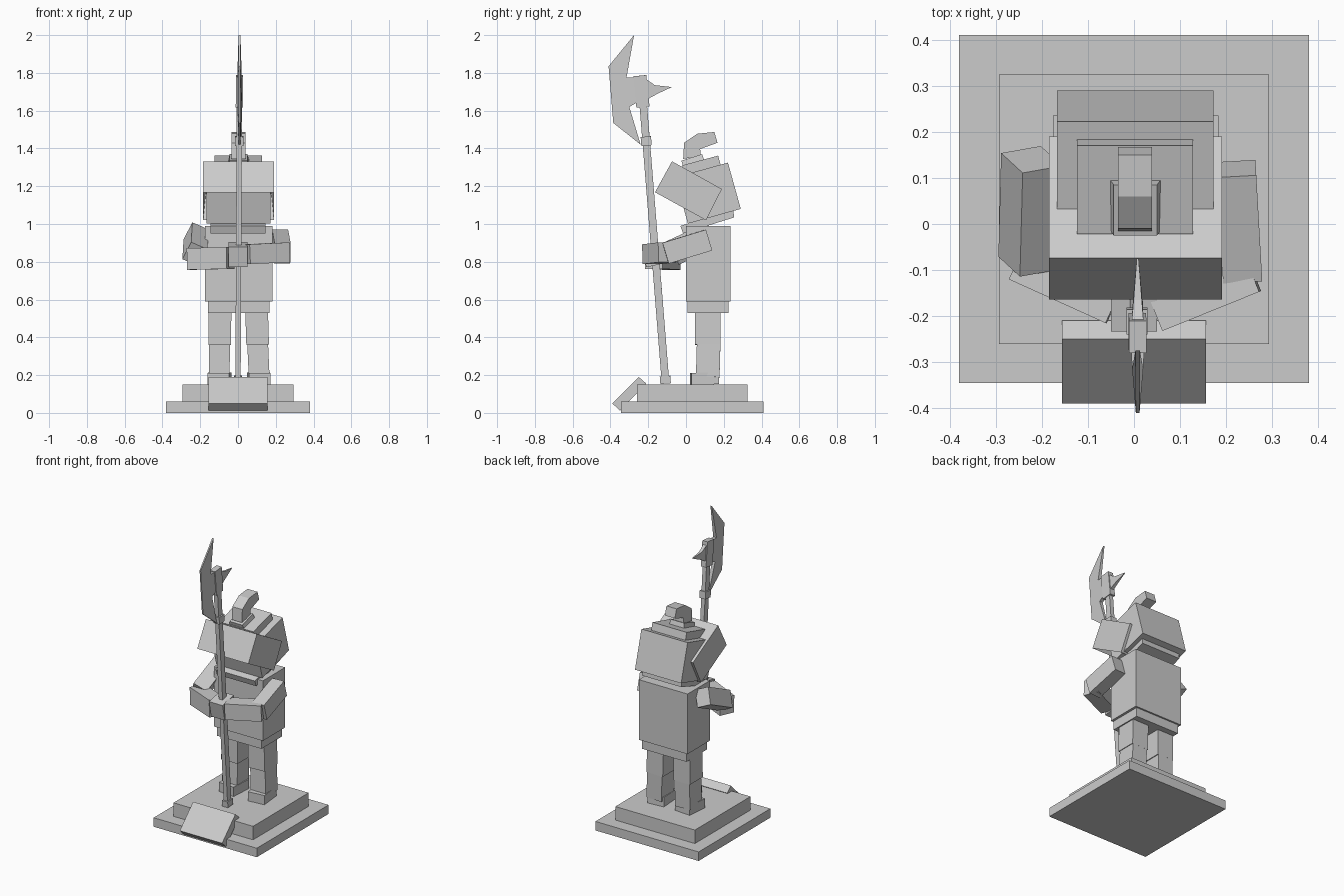
import bpy
import bmesh
from mathutils import Vector, Matrix

cube = bpy.data.objects.get("Cube")
if cube:
    bpy.data.objects.remove(cube, do_unlink=True)

GREY = (0.6, 0.6, 0.6, 1.0)
stone = bpy.data.materials.new("stone_grey")
stone.use_nodes = True
stone.diffuse_color = GREY
stone.node_tree.nodes["Principled BSDF"].inputs["Base Color"].default_value = GREY


def finish(name, bm):
    bmesh.ops.recalc_face_normals(bm, faces=bm.faces)
    mesh = bpy.data.meshes.new(name)
    bm.to_mesh(mesh)
    bm.free()
    mesh.materials.append(stone)
    obj = bpy.data.objects.new(name, mesh)
    bpy.context.collection.objects.link(obj)
    return obj


def prism(name, profile, centre, halves):
    """Side profile (y, z) extruded along x; halves is one half width or one per point."""
    bm = bmesh.new()
    if not isinstance(halves, list):
        halves = [halves] * len(profile)
    sides = [[bm.verts.new((centre + s * h, y, z)) for (y, z), h in zip(profile, halves)]
             for s in (-1, 1)]
    for ring in sides:
        bm.faces.new(ring)
    for i in range(len(profile)):
        j = (i + 1) % len(profile)
        bm.faces.new((sides[0][i], sides[0][j], sides[1][j], sides[1][i]))
    return finish(name, bm)


def block(name, x, y, z):
    return prism(name, [(y[0], z[0]), (y[1], z[0]), (y[1], z[1]), (y[0], z[1])],
                 sum(x) / 2, (x[1] - x[0]) / 2)


def beam(name, start, end, width, height, roll=0.0, taper=1.0):
    """Box running from start to end, optionally rolled and tapered."""
    a, b = Vector(start), Vector(end)
    axis = (b - a).normalized()
    ref = Vector((0, 0, 1)) if abs(axis.z) < 0.8 else Vector((0, 1, 0))
    side = axis.cross(ref).normalized()
    spin = Matrix.Rotation(roll, 3, axis)
    up, side = spin @ side.cross(axis), spin @ side
    bm = bmesh.new()
    rings = []
    for p, k in ((a, 1), (b, taper)):
        rings.append([bm.verts.new(p + side * (u * width * k / 2) + up * (v * height * k / 2))
                      for u, v in ((-1, -1), (1, -1), (1, 1), (-1, 1))])
    for ring in rings:
        bm.faces.new(ring)
    for i in range(4):
        j = (i + 1) % 4
        bm.faces.new((rings[0][i], rings[0][j], rings[1][j], rings[1][i]))
    return finish(name, bm)


# Plinth and sloping plaque
block("plinth_lower", (-0.38, 0.38), (-0.345, 0.41), (0, 0.06))
block("plinth_upper", (-0.293, 0.293), (-0.26, 0.325), (0.06, 0.15))
prism("plaque", [(-0.39, 0.05), (-0.25, 0.19), (-0.21, 0.155), (-0.35, 0.012)], 0, 0.156)

# Legs and feet
for label, s, top, knee, ankle in (("right", -1, -0.095, -0.097, -0.1),
                                   ("left", 1, 0.098, 0.104, 0.112)):
    beam(label + "_thigh", (top, 0.115, 0.56), (knee, 0.115, 0.36), 0.12, 0.135)
    beam(label + "_shin", (knee, 0.12, 0.37), (ankle, 0.115, 0.19), 0.11, 0.125)
    beam(label + "_foot", (ankle - s * 0.008, 0.17, 0.183), (ankle + s * 0.004, 0.025, 0.181),
         0.115, 0.062)

# Body
block("skirt", (-0.16, 0.167), (0.008, 0.224), (0.53, 0.59))
block("torso", (-0.176, 0.183), (0.0, 0.235), (0.59, 0.99))
prism("collar", [(-0.03, 0.99), (0.25, 1.075), (0.255, 1.035), (-0.015, 0.95)], 0, 0.145)

# Head, bowed forward, with a stepped crown
prism("head", [(0.01, 1.002), (0.29, 1.08), (0.222, 1.325), (-0.058, 1.247)], 0.003, 0.17)
prism("crown_plate", [(-0.022, 1.31), (0.17, 1.362), (0.184, 1.31), (-0.005, 1.25)], 0.002, 0.126)
prism("crown_step", [(-0.025, 1.335), (0.085, 1.37), (0.097, 1.335), (-0.012, 1.295)],
      0.003, [0.047, 0.047, 0.056, 0.056])
prism("crest", [(-0.015, 1.345), (-0.01, 1.43), (0.06, 1.478), (0.15, 1.487),
                (0.167, 1.43), (0.075, 1.397), (0.078, 1.36)], 0.002, 0.037)

# Visor, open underneath
visor = prism("visor", [(-0.074, 1.332), (0.19, 1.185), (0.106, 1.02), (-0.164, 1.168)], 0.003, 0.188)
bm = bmesh.new()
bm.from_mesh(visor.data)
under = min(bm.faces, key=lambda f: f.normal.z)
normal = under.normal.copy()
bmesh.ops.inset_individual(bm, faces=[under], thickness=0.02)
bmesh.ops.translate(bm, verts=under.verts, vec=normal * -0.15)
bm.to_mesh(visor.data)
bm.free()

# Arms wrapped forward to the shaft
beam("right_upper_arm", (-0.222, 0.14, 0.945), (-0.228, -0.085, 0.84), 0.095, 0.11, roll=-0.45)
beam("left_upper_arm", (0.222, 0.12, 0.915), (0.235, -0.11, 0.845), 0.085, 0.115)
beam("right_forearm", (-0.25, -0.075, 0.815), (-0.04, -0.17, 0.82), 0.1, 0.115)
beam("left_forearm", (0.255, -0.1, 0.85), (0.045, -0.185, 0.84), 0.1, 0.105)
beam("hands", (0, -0.222, 0.825), (0, -0.105, 0.85), 0.1, 0.11)

# Polearm
foot, tip = Vector((0, -0.108, 0.155)), Vector((0.008, -0.235, 1.74))
beam("shaft", foot, tip, 0.028, 0.04)
beam("shaft_cap", foot, foot.lerp(tip, 0.025), 0.042, 0.056)
beam("shaft_band", foot.lerp(tip, 0.795), foot.lerp(tip, 0.825), 0.045, 0.055)
beam("axe_socket", (0.007, -0.228, 1.62), (0.008, -0.245, 1.785), 0.038, 0.07)
prism("axe_blade", [(-0.275, 2.0), (-0.41, 1.835), (-0.385, 1.535), (-0.24, 1.42),
                    (-0.3, 1.62), (-0.265, 1.64), (-0.275, 1.775), (-0.315, 1.775)],
      0.008, [0.005, 0.004, 0.004, 0.005, 0.012, 0.014, 0.014, 0.012])
prism("back_spike", [(-0.215, 1.77), (-0.165, 1.735), (-0.075, 1.725), (-0.15, 1.69), (-0.205, 1.66)],
      0.008, [0.013, 0.009, 0.002, 0.009, 0.013])
